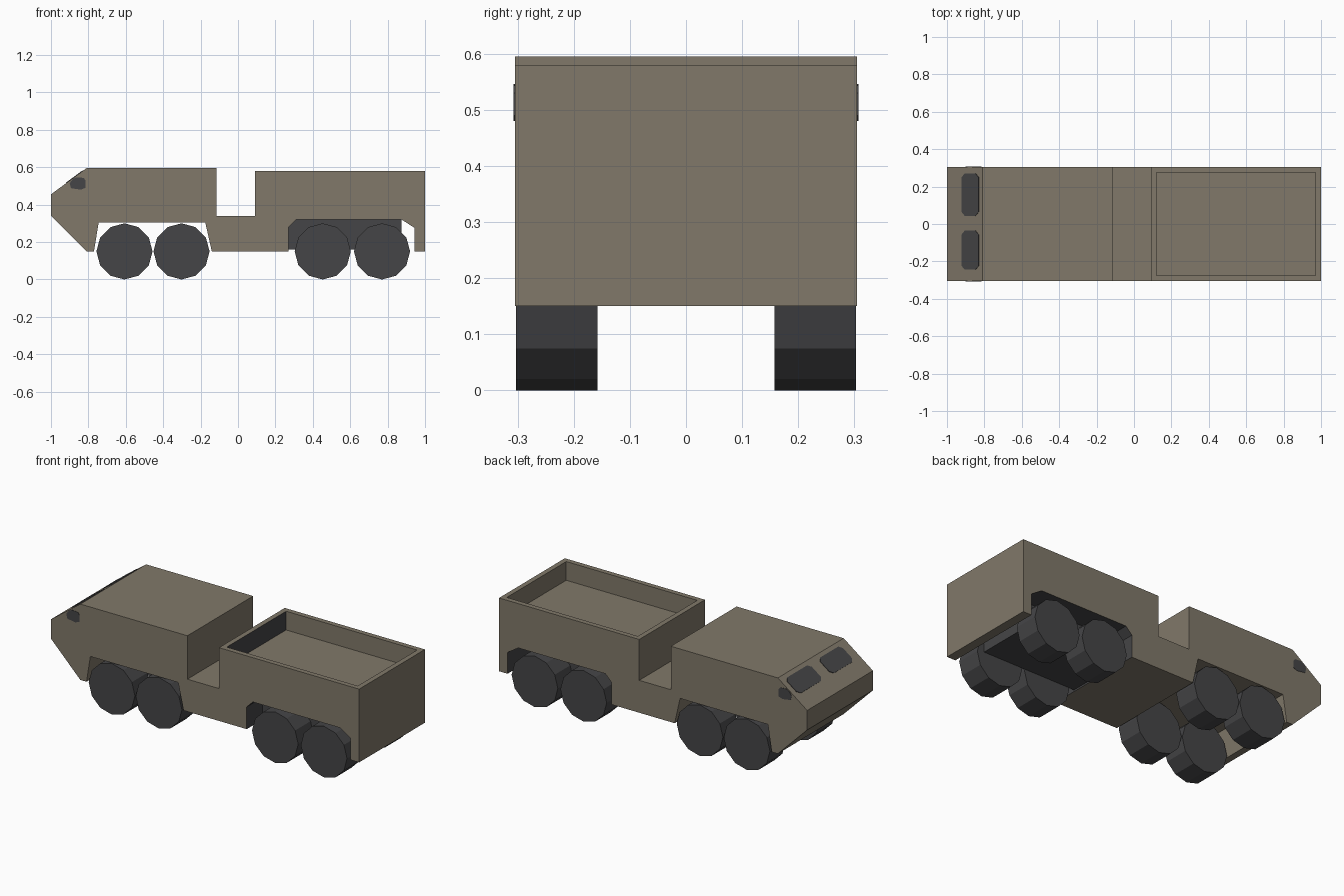
import bpy, bmesh, math
from mathutils import Vector

if "Cube" in bpy.data.objects:
    bpy.data.objects.remove(bpy.data.objects["Cube"])


def material(name, rgb):
    m = bpy.data.materials.new(name)
    m.diffuse_color = (*rgb, 1)
    m.use_nodes = True
    m.node_tree.nodes["Principled BSDF"].inputs["Base Color"].default_value = m.diffuse_color
    return m


PAINT = material("drab paint", (0.218, 0.190, 0.143))
DARK = material("dark rubber", (0.060, 0.060, 0.063))


def prism_mesh(points, extrude):
    """Closed prism from a planar outline and an extrusion vector."""
    bm = bmesh.new()
    face = bm.faces.new([bm.verts.new(p) for p in points])
    new = bmesh.ops.extrude_face_region(bm, geom=[face], use_keep_orig=True)["geom"]
    bmesh.ops.translate(bm, vec=Vector(extrude),
                        verts=[g for g in new if isinstance(g, bmesh.types.BMVert)])
    bmesh.ops.recalc_face_normals(bm, faces=bm.faces)
    return bm


def finish(name, bm, mats):
    me = bpy.data.meshes.new(name)
    bm.to_mesh(me)
    bm.free()
    for m in mats:
        me.materials.append(m)
    ob = bpy.data.objects.new(name, me)
    bpy.context.collection.objects.link(ob)
    return ob


# Body: side profile swept across the width
W = 0.305
profile = [(-1, 0.34), (-1, 0.455), (-0.81, 0.595), (-0.115, 0.595), (-0.115, 0.34),
           (0.09, 0.34), (0.09, 0.58), (1, 0.58), (1, 0.15), (0.945, 0.15),
           (0.945, 0.275), (0.875, 0.32), (0.31, 0.32), (0.27, 0.28), (0.27, 0.15),
           (-0.14, 0.15), (-0.175, 0.305), (-0.745, 0.305), (-0.77, 0.15), (-0.81, 0.15)]
bm = prism_mesh([(x, -W, z) for x, z in profile], (0, 2 * W, 0))

# Dark lining of the rear wheel arch
for f in bm.faces:
    c = f.calc_center_median()
    if abs(f.normal.y) < 0.5 and 0.26 < c.x < 0.95 and 0.16 < c.z < 0.33:
        f.material_index = 1

# Sunken cargo bed
deck = max((f for f in bm.faces if f.normal.z > 0.9),
           key=lambda f: f.calc_center_median().x)
bmesh.ops.inset_region(bm, faces=[deck], thickness=0.042)
floor = bmesh.ops.extrude_discrete_faces(bm, faces=[deck])["faces"][0]
bmesh.ops.translate(bm, vec=(0, 0, -0.11), verts=floor.verts)
bm.normal_update()
for f in bm.faces:
    c = f.calc_center_median()
    if f.normal.x > 0.9 and 0.1 < c.x < 0.2 and c.z > 0.45:
        f.material_index = 1  # dark front bulkhead of the bed
finish("truck_body", bm, [PAINT, DARK])

# Rear axle housing between the back wheels
finish("rear_axle_housing",
       prism_mesh([(x, -0.16, z) for x, z in
                   ((0.27, 0.16), (0.875, 0.16), (0.875, 0.32), (0.31, 0.32), (0.27, 0.28))],
                  (0, 0.32, 0)), [DARK])

# Wheels: twelve-sided, four per side
for side, label in ((-1, "right"), (1, "left")):
    for i, x in enumerate((-0.607, -0.302, 0.453, 0.77)):
        ring = [(x + 0.15 * math.cos(k * math.pi / 6), side * 0.158,
                 0.15 + 0.15 * math.sin(k * math.pi / 6)) for k in range(12)]
        finish(f"wheel_{label}_{i + 1}", prism_mesh(ring, (0, side * 0.145, 0)), [DARK])

# Windscreen panes on the sloped nose
slope = Vector((0.19, 0, 0.14)).normalized()
normal = Vector((-slope.z, 0, slope.x))
for i, (y, h) in enumerate(((0.157, 0.113), (-0.14, 0.104))):
    mid = Vector((-0.875, y, 0.547)) - normal * 0.003
    a, b, r = 0.056, h, 0.02
    outline = [(a, b - r), (a - r, b), (r - a, b), (-a, b - r),
               (-a, r - b), (r - a, -b), (a - r, -b), (a, r - b)]
    pane = [mid + slope * u + Vector((0, v, 0)) for u, v in outline]
    finish(f"windscreen_{i + 1}", prism_mesh(pane, normal * 0.006), [DARK])

# Small side windows
side_window = [(-0.9, 0.515), (-0.882, 0.538), (-0.865, 0.546), (-0.825, 0.543),
               (-0.815, 0.53), (-0.815, 0.49), (-0.84, 0.48), (-0.893, 0.488)]
for side, label in ((-1, "right"), (1, "left")):
    pane = [(x, side * (W - 0.003), z) for x, z in side_window]
    finish(f"side_window_{label}", prism_mesh(pane, (0, side * 0.005, 0)), [DARK])
